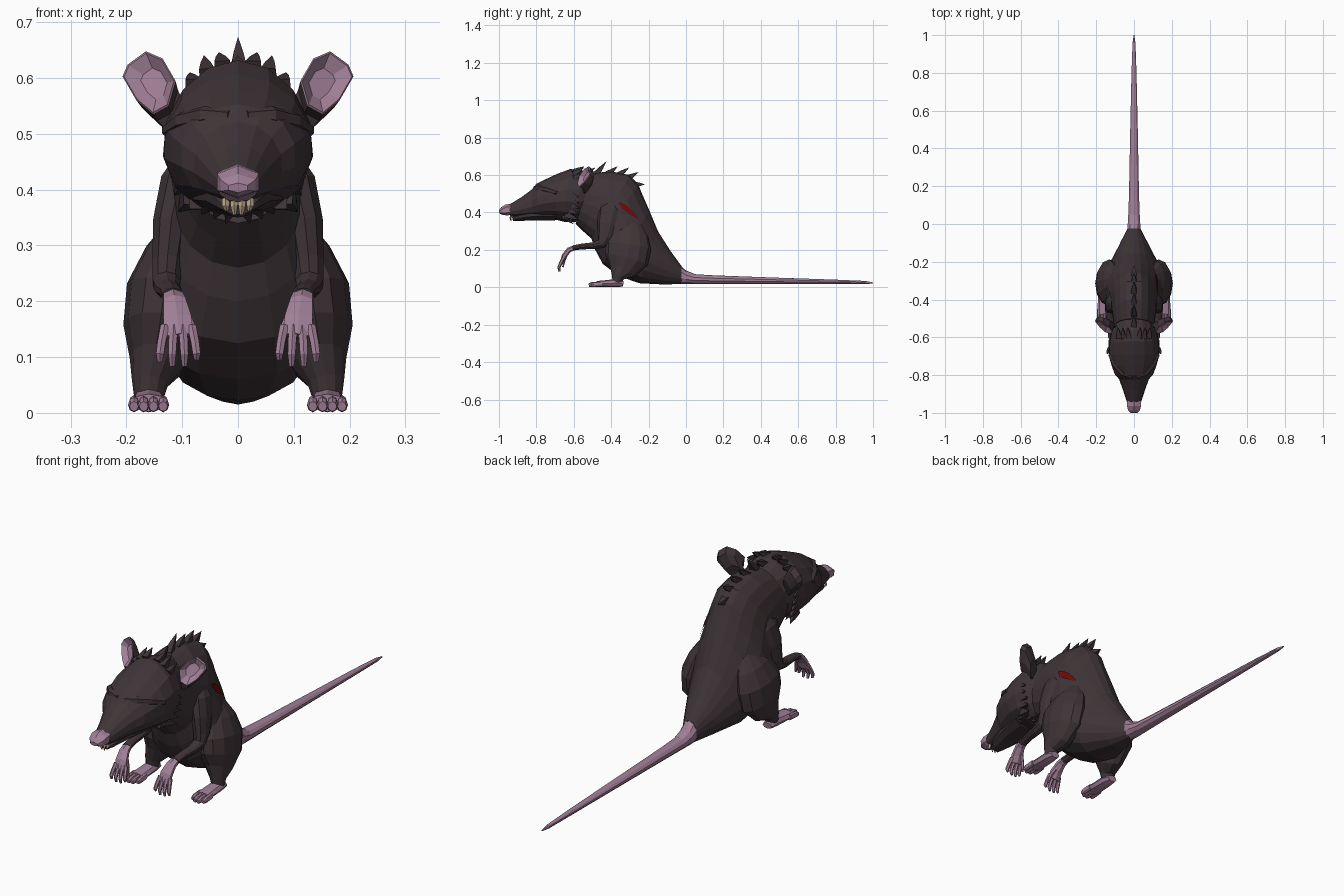
import bpy, bmesh, math, random
from mathutils import Vector as V
from mathutils.bvhtree import BVHTree

random.seed(4)


def material(name, col):
    m = bpy.data.materials.new(name)
    m.diffuse_color = (*col, 1)
    return m


FUR = material("dark fur", (0.050, 0.035, 0.039))
PINK = material("pink skin", (0.36, 0.215, 0.31))
RED = material("wound red", (0.16, 0.003, 0.003))
CREAM = material("tooth cream", (0.50, 0.40, 0.26))


def finish(name, bm, mats):
    bmesh.ops.recalc_face_normals(bm, faces=bm.faces)
    me = bpy.data.meshes.new(name)
    bm.to_mesh(me)
    for m in mats:
        me.materials.append(m)
    ob = bpy.data.objects.new(name, me)
    bpy.context.collection.objects.link(ob)
    return ob


def ring(c, u, v, n, s=0.0):
    """Ellipse ring; s moves the widest place towards the bottom."""
    out = []
    for i in range(n):
        a = 2 * math.pi * i / n
        out.append(c + u * math.sin(a) * (1 - s * math.cos(a)) + v * math.cos(a))
    return out


def add_loft(bm, rings, bands=None):
    rows = [[bm.verts.new(p) for p in r] for r in rings]
    n = len(rows[0])
    for k in range(len(rows) - 1):
        for i in range(n):
            j = (i + 1) % n
            f = bm.faces.new((rows[k][i], rows[k][j], rows[k + 1][j], rows[k + 1][i]))
            f.material_index = bands[k] if bands else 0
    bm.faces.new(rows[0]).material_index = bands[0] if bands else 0
    bm.faces.new(rows[-1]).material_index = bands[-1] if bands else 0


def section_loft(name, secs, n, mat):
    """Sections: top y, top z, bottom y, bottom z, half width, low bulge."""
    rings = []
    for ty, tz, by, bz, w, s in secs:
        t, b = V((0, ty, tz)), V((0, by, bz))
        rings.append(ring((t + b) / 2, V((w, 0, 0)), (t - b) / 2, n, s))
    bm = bmesh.new()
    add_loft(bm, rings)
    return finish(name, bm, [mat])


def add_tube(bm, path, n=8):
    """Path: (x, y, z, half width, half depth)."""
    pts = [V(p[:3]) for p in path]
    rings = []
    for i, p in enumerate(path):
        t = (pts[min(i + 1, len(pts) - 1)] - pts[max(i - 1, 0)]).normalized()
        u = (V((1, 0, 0)) - t * t.x).normalized()
        rings.append(ring(pts[i], u * p[3], t.cross(u) * p[4], n))
    add_loft(bm, rings)


def tubes(name, paths, mat, n=8):
    bm = bmesh.new()
    for p in paths:
        add_tube(bm, p, n)
    return finish(name, bm, [mat])


def flip(path, s):
    return [(p[0] * s, *p[1:]) for p in path]


# Torso from the tail root up to the neck
body = section_loft("body", [
    (-0.025, 0.115, -0.02, 0.018, 0.034, 0),
    (-0.08, 0.19, -0.12, 0.015, 0.074, .1),
    (-0.15, 0.30, -0.25, 0.022, 0.125, .3),
    (-0.20, 0.42, -0.36, 0.06, 0.155, .35),
    (-0.235, 0.50, -0.445, 0.125, 0.150, .3),
    (-0.255, 0.55, -0.485, 0.20, 0.136, .2),
    (-0.30, 0.60, -0.505, 0.26, 0.125, .1),
    (-0.40, 0.62, -0.55, 0.30, 0.115, 0),
    (-0.50, 0.61, -0.59, 0.34, 0.108, 0)], 18, FUR)

# Head with tapering muzzle
section_loft("head", [
    (-0.50, 0.60, -0.53, 0.38, 0.098, 0),
    (-0.56, 0.628, -0.59, 0.350, 0.122, .08),
    (-0.62, 0.632, -0.65, 0.350, 0.135, .10),
    (-0.69, 0.606, -0.70, 0.362, 0.135, .05),
    (-0.75, 0.578, -0.75, 0.368, 0.122, 0),
    (-0.80, 0.553, -0.79, 0.370, 0.104, 0),
    (-0.825, 0.522, -0.82, 0.372, 0.080, .05),
    (-0.88, 0.482, -0.88, 0.374, 0.058, .1),
    (-0.945, 0.442, -0.94, 0.378, 0.038, .1)], 14, FUR)
section_loft("lower_jaw", [
    (-0.68, 0.43, -0.70, 0.357, 0.085, 0),
    (-0.82, 0.42, -0.82, 0.358, 0.060, 0),
    (-0.90, 0.395, -0.90, 0.354, 0.038, 0),
    (-0.93, 0.375, -0.925, 0.355, 0.024, 0)], 10, FUR)
section_loft("nose", [
    (-0.935, 0.446, -0.935, 0.388, 0.041, 0),
    (-0.965, 0.443, -0.955, 0.384, 0.043, 0),
    (-0.988, 0.428, -0.980, 0.387, 0.036, 0),
    (-1.0, 0.412, -0.998, 0.395, 0.020, 0)], 6, PINK)

# Brow ridges over closed eyes
tubes("brows", [flip([(0.015, -0.806, 0.533, .012, .010), (0.06, -0.79, 0.532, .016, .018),
                      (0.10, -0.745, 0.522, .016, .018), (0.128, -0.69, 0.505, .010, .012)], s)
                for s in (1, -1)], FUR, 6)

# Tail
section_loft("tail", [
    (-0.028, 0.117, -0.025, 0.017, 0.036, 0),
    (0.0, 0.090, 0.0, 0.018, 0.035, 0),
    (0.05, 0.070, 0.04, 0.019, 0.032, 0),
    (0.15, 0.064, 0.15, 0.019, 0.028, 0),
    (0.50, 0.051, 0.50, 0.019, 0.021, 0),
    (0.80, 0.041, 0.80, 0.018, 0.014, 0),
    (0.96, 0.034, 0.96, 0.017, 0.008, 0),
    (1.0, 0.026, 1.0, 0.021, 0.002, 0)], 10, PINK)

# Ear outline as (x, z) around its centre
EAR = [(.112, .595), (.135, .635), (.165, .648), (.198, .624),
       (.207, .603), (.182, .560), (.152, .535), (.125, .550)]
EC = V((0.158, 0, 0.592))


def ear_ring(scale, shift):
    out = []
    for x, z in EAR:
        x, z = EC.x + (x - EC.x) * scale, EC.z + (z - EC.z) * scale
        out.append(V((x, -0.59 + 0.55 * (x - .12) + 0.4 * (z - .54), z)) + V(shift))
    return out


for s, side in ((1, "right"), (-1, "left")):
    # Cupped ear with pink inside
    bm = bmesh.new()
    rings = [ear_ring(.5, (-.008, .016, -.002)), ear_ring(.94, (0, 0, 0)), ear_ring(1, (0, .004, 0)),
             ear_ring(.92, (-.008, .026, -.016)), ear_ring(.72, (-.034, .024, -.052))]
    add_loft(bm, [[V((p.x * s, p.y, p.z)) for p in r] for r in rings], [1, 1, 0, 0])
    finish(side + "_ear", bm, [FUR, PINK])

    # Haunch and shin
    tubes(side + "_hind_leg", [flip([
        (.095, -.29, .345, .025, .05), (.112, -.297, .285, .054, .095), (.130, -.308, .22, .070, .122),
        (.137, -.318, .15, .069, .118), (.146, -.342, .09, .049, .075), (.158, -.365, .055, .033, .034),
        (.160, -.368, .025, .026, .024)], s)], FUR, 12)

    # Hind foot with four toes
    foot = [[(.160, -.335, .018, .022, .014), (.160, -.37, .023, .029, .022),
             (.160, -.42, .020, .032, .019), (.160, -.475, .018, .034, .016)]]
    for i in range(4):
        x, y = .134 + i * .0175, (-.505, -.518, -.52, -.508)[i]
        foot.append([(x, -.45, .018, .009, .014), (x, y + .015, .0145, .0105, .0135),
                     (x, y, .0115, .008, .009)])
    tubes(side + "_foot", [flip(p, s) for p in foot], PINK)

    # Arm folded in front of the chest
    tubes(side + "_arm", [flip([
        (.080, -.40, .455, .03, .04), (.103, -.405, .41, .038, .062), (.119, -.42, .34, .035, .055),
        (.126, -.432, .27, .029, .042), (.128, -.455, .232, .026, .026), (.126, -.50, .222, .023, .018),
        (.120, -.56, .218, .020, .015), (.117, -.605, .210, .020, .014)], s)], FUR, 10)

    # Drooping hand with four fingers and a thumb
    hand = [[(.117, -.595, .213, .019, .013), (.114, -.625, .200, .023, .014),
             (.109, -.650, .170, .029, .014), (.106, -.662, .138, .031, .011)]]
    for i in range(4):
        x, spread, tip = .083 + i * .016, (i - 1.5) * .004, (.096, .084, .084, .092)[i]
        hand.append([(x, -.657, .155, .009, .010), (x + spread, -.672, .125, .0085, .009),
                     (x + spread * 1.5, -.680, .105, .008, .008),
                     (x + spread * 1.5, -.676, tip, .005, .005)])
    hand.append([(.094, -.64, .175, .009, .009), (.079, -.652, .145, .008, .008),
                 (.072, -.658, .108, .004, .004)])
    tubes(side + "_hand", [flip(p, s) for p in hand], PINK, 6)

# Teeth
tubes("teeth", [[(x, -.934, .384, .007, .006), (x, -.939, .371, .0065, .005),
                 (x * .9, -.936, z, .003, .002)]
                for x, z in ((-.007, .355), (.007, .355), (-.022, .362), (.022, .362))], CREAM, 4)

# Pointed fur tufts
bm = bmesh.new()


def spike(base, tip, w):
    base, tip = V(base), V(tip)
    d = (tip - base).normalized()
    u = d.orthogonal().normalized() * w
    add_loft(bm, [ring(base, u, d.cross(u), 4), ring(base.lerp(tip, .5), u * .6, d.cross(u) * .6, 4),
                  ring(tip, u * .02, d.cross(u) * .02, 4)])


# along the crown and spine
for y, z, h in ((-.54, .605, .035), (-.48, .605, .068), (-.42, .605, .042),
                (-.36, .60, .040), (-.31, .585, .03), (-.275, .55, .0)):
    spike((0, y, z), (0, y + .055, z + h), .022)
for s in (1, -1):
    # crown sides
    for x, z, h in ((.028, .618, .028), (.055, .605, .035), (.08, .585, .025)):
        spike((x * s, -.60, z), ((x + .006) * s, -.545, z + h), .02)
    # cheek ruff
    for i in range(5):
        z = .51 - i * .03
        x = .102 - .007 * max(0, i - 1)
        spike((x * s, -.64, z), ((x + .026) * s, -.565 + random.uniform(-.01, .01), z - .03), .026)
    # throat ruff
    for i in range(4):
        x = .012 + i * .021
        spike((x * s, -.66, .378), ((x + .010) * s, -.60, .338 + i * .009), .018)
finish("fur_tufts", bm, [FUR])

# Long thin wound plate following the right flank
src = bmesh.new()
src.from_mesh(body.data)
tree = BVHTree.FromBMesh(src)
bm = bmesh.new()
rows = []
steps = 12
for i in range(steps + 1):
    t = i / steps
    half = .0015 + .012 * math.sin(math.pi * t ** .8) * (1 if i % 2 else .7)
    row = []
    for k in (-1, 0, 1):
        y, z = -.36 + .10 * t + k * half * .7, .453 - .085 * t + k * half
        hit, nor, _, _ = tree.ray_cast(V((1, y, z)), V((-1, 0, 0)))
        row.append(bm.verts.new(hit + nor * .005))
    rows.append(row)
for a, b in zip(rows, rows[1:]):
    for k in range(2):
        bm.faces.new((a[k], a[k + 1], b[k + 1], b[k]))
bmesh.ops.solidify(bm, geom=bm.faces[:], thickness=.003)
finish("wound", bm, [RED])
src.free()
